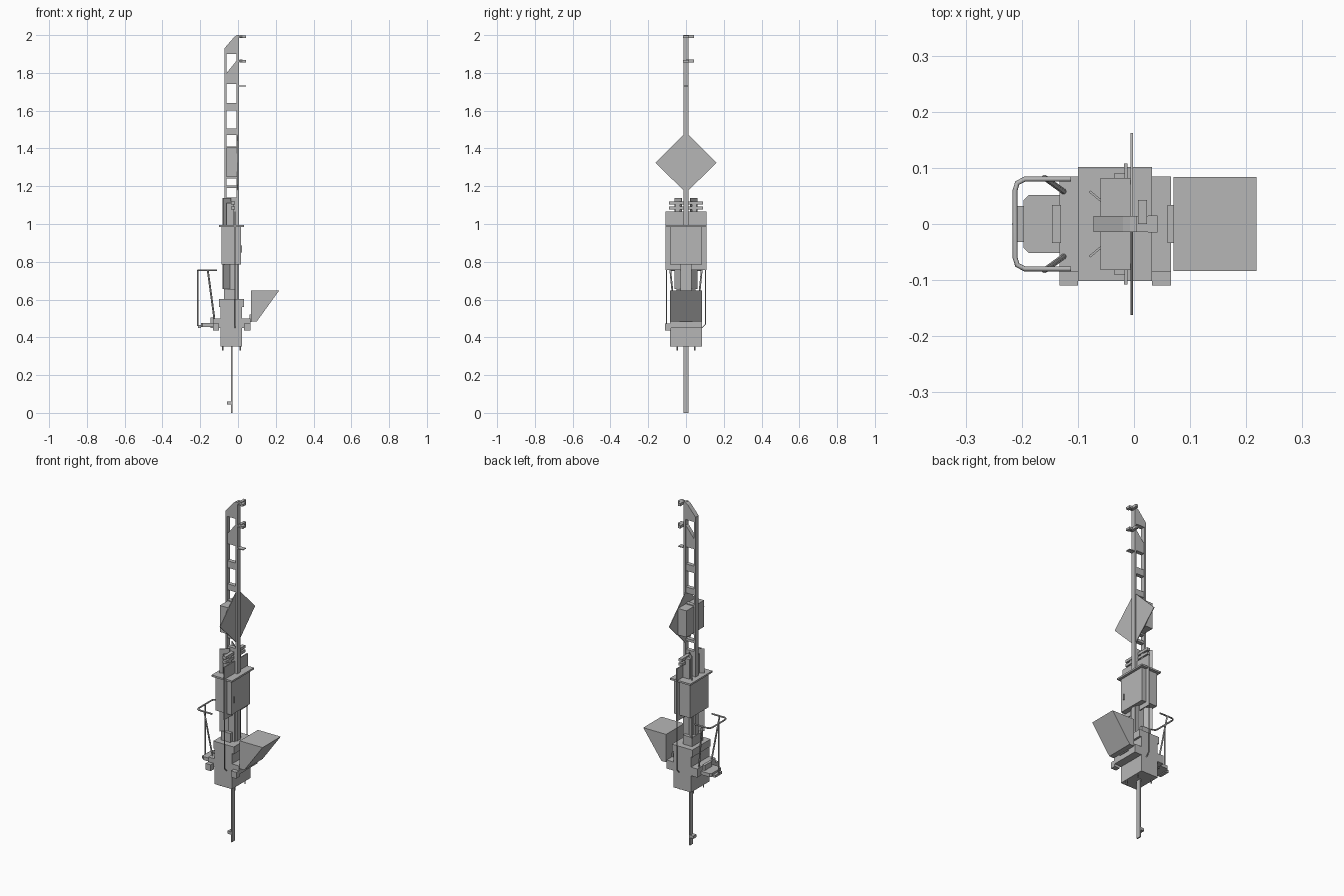
import bpy, bmesh
from mathutils import Vector

if "Cube" in bpy.data.objects:
    bpy.data.objects.remove(bpy.data.objects["Cube"], do_unlink=True)

grey = bpy.data.materials.new("plain grey")
grey.use_nodes = True
COLOUR = (0.47, 0.47, 0.47, 1)
grey.diffuse_color = COLOUR
grey.node_tree.nodes["Principled BSDF"].inputs["Base Color"].default_value = COLOUR


def finish(name, bm):
    bmesh.ops.recalc_face_normals(bm, faces=bm.faces)
    mesh = bpy.data.meshes.new(name)
    bm.to_mesh(mesh)
    bm.free()
    mesh.materials.append(grey)
    ob = bpy.data.objects.new(name, mesh)
    bpy.context.collection.objects.link(ob)
    return ob


def prism(name, points, direction):
    """Extrude a flat polygon along a direction."""
    bm = bmesh.new()
    face = bm.faces.new([bm.verts.new(p) for p in points])
    out = bmesh.ops.extrude_face_region(bm, geom=[face])
    moved = [v for v in out["geom"] if isinstance(v, bmesh.types.BMVert)]
    bmesh.ops.translate(bm, verts=moved, vec=Vector(direction))
    return finish(name, bm)


def box(name, x, y, z):
    """Box from (min, max) ranges."""
    pts = [(x[0], y[0], z[0]), (x[1], y[0], z[0]), (x[1], y[1], z[0]), (x[0], y[1], z[0])]
    return prism(name, pts, (0, 0, z[1] - z[0]))


def wide(name, x, half, z):
    """Box centred across the depth."""
    return box(name, x, (-half, half), z)


def side_profile(name, pts, half):
    """Outline in x and z, extruded across the depth."""
    return prism(name, [(x, -half, z) for x, z in pts], (0, 2 * half, 0))


def pipe(name, points, radius):
    curve = bpy.data.curves.new(name, "CURVE")
    curve.dimensions = "3D"
    curve.bevel_depth = radius
    curve.bevel_resolution = 1
    curve.use_fill_caps = True
    spline = curve.splines.new("POLY")
    spline.points.add(len(points) - 1)
    for sp, p in zip(spline.points, points):
        sp.co = (*p, 1)
    curve.materials.append(grey)
    ob = bpy.data.objects.new(name, curve)
    bpy.context.collection.objects.link(ob)


# Mast: two flanges joined by a web with openings
wide("mast_rear_flange", (-0.072, -0.06), 0.014, (0.6, 1.93))
wide("mast_front_flange", (-0.007, 0.005), 0.014, (0.55, 2.0))
for z in [(0.6, 1.14), (1.19, 1.205), (1.24, 1.41), (1.47, 1.505), (1.6, 1.64)]:
    wide("mast_web", (-0.06, -0.007), 0.012, z)
side_profile("mast_upper_web", [(-0.06, 1.74), (-0.007, 1.74), (-0.007, 1.865), (-0.06, 1.80)], 0.012)
side_profile("mast_top_web", [(-0.072, 1.9), (-0.005, 1.9), (-0.005, 2), (-0.02, 1.99), (-0.072, 1.93)], 0.014)

# Lamp brackets on the mast
for z in (1.992, 1.862):
    wide("bracket_arm", (0.0, 0.03), 0.014, (z - 0.004, z + 0.004))
    box("bracket_block", (0.007, 0.023), (0.0, 0.043), (z - 0.008, z + 0.008))
    wide("bracket_tip", (0.025, 0.042), 0.015, (z - 0.008, z + 0.005))
wide("lower_bracket", (0.0, 0.042), 0.014, (1.728, 1.732))

# Diamond board with its backing box
prism("diamond_board", [(-0.006, 0, 1.165), (-0.006, 0.162, 1.325), (-0.006, 0, 1.485), (-0.006, -0.162, 1.325)],
      (0.004, 0, 0))
wide("board_backing_box", (-0.06, -0.006), 0.082, (1.25, 1.405))

# Cabinet with flat lid
wide("cabinet", (-0.087, 0.017), 0.085, (0.785, 0.985))
wide("cabinet_lid", (-0.1, 0.032), 0.102, (0.985, 0.995))
wide("cross_plate", (-0.018, -0.012), 0.108, (0.757, 1.065))
box("cabinet_handle", (0.017, 0.022), (-0.066, -0.058), (0.85, 0.885))

# Guide plates and slats around the column
wide("column", (-0.06, -0.002), 0.03, (0.58, 0.79))
for s in (1, -1):
    prism("guide_plate", [(-0.081, s * 0.057, 0.655), (-0.038, s * 0.022, 0.655),
                          (-0.036, s * 0.025, 0.655), (-0.078, s * 0.06, 0.655)], (0, 0, 0.482))
    box("guide_block", (-0.06, -0.02), (s * 0.032, s * 0.055), (0.995, 1.11))
    pipe("side_rod", [(-0.015, s * 0.104, 0.76), (-0.015, s * 0.104, 0.47), (-0.015, s * 0.084, 0.45)], 0.003)
for z in (1.085, 1.11):
    wide("slat", (-0.036, -0.016), 0.09, (z - 0.008, z + 0.008))

# Base body
wide("base_body", (-0.092, 0.02), 0.085, (0.352, 0.56))
wide("base_cap", (-0.1, 0.032), 0.085, (0.56, 0.602))
wide("base_collar", (-0.075, -0.015), 0.05, (0.6, 0.655))
wide("base_crossbar", (-0.133, 0.066), 0.085, (0.45, 0.5))
for x in [(-0.133, -0.1), (0.032, 0.066)]:
    box("corner_block", x, (-0.11, -0.08), (0.435, 0.472))
wide("hopper_mount", (0.06, 0.072), 0.034, (0.48, 0.52))
wide("rear_mount", (-0.146, -0.13), 0.034, (0.45, 0.505))
for x in (-0.08, 0.012):
    for y in (-0.047, 0.047):
        pipe("foot_stud", [(x, y, 0.33), (x, y, 0.36)], 0.004)

# Hopper
side_profile("hopper", [(0.07, 0.485), (0.1, 0.485), (0.218, 0.648), (0.07, 0.648)], 0.084)

# Step platform with guard rail
deck = [(-0.13, 0.052), (-0.187, 0.052), (-0.197, 0.042), (-0.197, -0.042), (-0.187, -0.052), (-0.13, -0.052)]
prism("step_platform", [(x, y, 0.455) for x, y in deck], (0, 0, 0.02))
wide("step_edge", (-0.212, -0.195), 0.032, (0.45, 0.464))
half_rail = [(-0.112, 0.08), (-0.195, 0.08), (-0.208, 0.073), (-0.212, 0.06)]
rail = half_rail + [(x, -y) for x, y in reversed(half_rail)]
pipe("guard_rail", [(x, y, 0.755) for x, y in rail], 0.0045)
pipe("rail_post", [(-0.213, 0, 0.46), (-0.213, 0, 0.755)], 0.0045)
for s in (1, -1):
    pipe("rail_strut", [(-0.16, s * 0.083, 0.755), (-0.124, s * 0.057, 0.49)], 0.005)

# Lower strip and its clip
wide("lower_strip", (-0.037, -0.03), 0.014, (0.0, 0.36))
wide("strip_clip", (-0.058, -0.036), 0.014, (0.044, 0.06))
